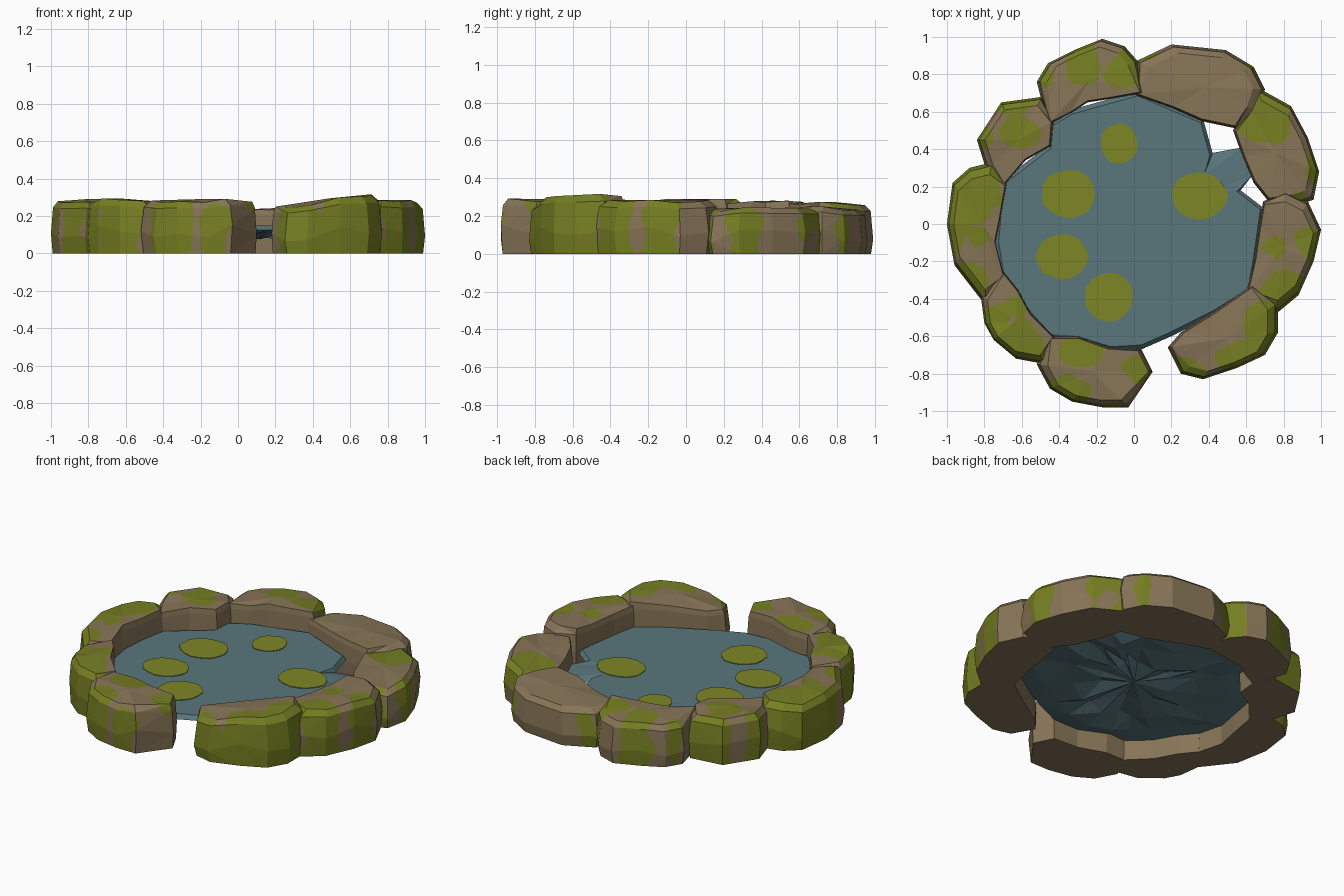
import bpy
import bmesh
import math
import random
from mathutils import Vector, noise

random.seed(4)
default_cube = bpy.data.objects.get("Cube")
if default_cube:
    bpy.data.objects.remove(default_cube)


def make_material(name, red, green, blue):
    material = bpy.data.materials.new(name)
    material.use_nodes = True
    colour = (red, green, blue, 1)
    material.diffuse_color = colour
    shader = material.node_tree.nodes["Principled BSDF"]
    shader.inputs["Base Color"].default_value = colour
    shader.inputs["Roughness"].default_value = 0.9
    return material


STONE = make_material("brown stone", .24, .175, .095)
MOSS = make_material("green moss", .18, .21, .016)
WATER = make_material("pond water", .1, .18, .2)
LILY = make_material("olive lily pad", .21, .24, .018)


def finish(bm, name, materials):
    mesh = bpy.data.meshes.new(name)
    bm.to_mesh(mesh)
    bm.free()
    for material in materials:
        mesh.materials.append(material)
    part = bpy.data.objects.new(name, mesh)
    bpy.context.collection.objects.link(part)
    return part


def bridge(bm, lower, upper):
    count = len(lower)
    for i in range(count):
        j = (i + 1) % count
        bm.faces.new((lower[i], lower[j], upper[j], upper[i]))


def fan(bm, ring, tip):
    for i, vert in enumerate(ring):
        bm.faces.new((vert, ring[(i + 1) % len(ring)], tip))


def is_mossy(face, patches, seed):
    """Moss grows in ragged patches on the tops and outer sides only."""
    spot = face.calc_center_median()
    flat = Vector((spot.x, spot.y, 0))
    if face.normal.z < -.6:
        return False
    if abs(face.normal.z) < .5 and face.normal.dot(flat.normalized()) < -.3:
        return False
    ragged = .07 * noise.noise(spot * 7 + Vector((seed, seed, seed)))
    return any((flat - Vector((x, y, 0))).length + ragged < size
               for x, y, size in patches)


# Each rock is lofted from its footprint:
# height fraction, scale of the outer side, scale of the inner side
LOFT = ((0, .95, .98), (.4, 1, 1), (.88, .94, .97), (1, .8, .93))


def rock(name, height, tilt, outline, patches):
    bm = bmesh.new()
    points = [Vector((x, y, 0)) for x, y in outline]
    centre = sum(points, Vector()) / len(points)
    lift = [random.uniform(-.012, .012) for _ in points]
    rings = []
    for level, outer, inner in LOFT:
        ring = []
        for point, bump in zip(points, lift):
            scale = outer if point.length > centre.length else inner
            spot = centre + (point - centre) * scale
            slope = tilt * (point.x - centre.x)
            spot.z = level * (height + slope + bump)
            if level == LOFT[1][0]:
                spot.z += bump * 3
            ring.append(bm.verts.new(spot))
        rings.append(ring)
    for lower, upper in zip(rings, rings[1:]):
        bridge(bm, lower, upper)
    fan(bm, rings[-1], bm.verts.new(centre + Vector((0, 0, height + .01))))
    bm.faces.new(rings[0])
    bmesh.ops.triangulate(bm, faces=bm.faces[:])
    bmesh.ops.recalc_face_normals(bm, faces=bm.faces[:])
    # Split the flat facets finely so that the moss has a ragged edge
    bmesh.ops.subdivide_edges(bm, edges=bm.edges[:], cuts=8, use_grid_fill=True)
    bm.normal_update()
    for face in bm.faces:
        face.material_index = int(is_mossy(face, patches, height * 90))
    return finish(bm, name, (STONE, MOSS))


# Ring of rocks
rock("back_rock", .265, 0,
     [(-.52, .76), (-.46, .86), (-.32, .93), (-.17, .99), (-.05, .95), (.02, .87),
      (.05, .7), (-.12, .67), (-.25, .65), (-.34, .59), (-.46, .53)],
     [(-.27, .87, .11), (-.08, .8, .08), (0, .9, .07), (-.48, .8, .05)])
rock("back_left_rock", .24, 0,
     [(.01, .87), (.2, .96), (.49, .93), (.64, .84), (.7, .72), (.66, .6),
      (.55, .51), (.36, .55), (.2, .62), (0, .69)],
     [(.05, .93, .06), (.62, .84, .04)])
rock("left_back_rock", .235, 0,
     [(.66, .73), (.84, .63), (.93, .46), (.99, .28), (.96, .13), (.87, .1),
      (.72, .12), (.64, .22), (.58, .36), (.53, .5), (.6, .66)],
     [(.68, .57, .15), (.99, .33, .09), (.88, .13, .05)])
rock("left_rock", .275, 0,
     [(.69, .12), (.81, .18), (.93, .12), (1, -.03), (.96, -.2), (.88, -.38),
      (.76, -.48), (.6, -.37), (.64, -.2), (.67, 0)],
     [(.76, -.15, .06), (.96, -.12, .09), (.8, -.37, .12)])
rock("front_left_rock", .285, .12,
     [(.64, -.32), (.77, -.42), (.77, -.58), (.7, -.7), (.55, -.77), (.37, -.83),
      (.25, -.8), (.18, -.66), (.25, -.58), (.44, -.46)],
     [(.72, -.55, .15), (.55, -.75, .14), (.38, -.85, .1), (.25, -.79, .09)])
rock("front_rock", .28, 0,
     [(.04, -.67), (.1, -.79), (-.03, -.98), (-.17, -.98), (-.33, -.95),
      (-.45, -.88), (-.52, -.75), (-.46, -.6), (-.3, -.6), (-.13, -.66)],
     [(-.28, -.68, .09), (-.35, -.89, .12), (0, -.76, .08), (-.13, -.98, .06)])
rock("front_right_rock", .285, 0,
     [(-.47, -.75), (-.63, -.72), (-.75, -.62), (-.8, -.53), (-.82, -.38),
      (-.7, -.25), (-.62, -.35), (-.55, -.48), (-.42, -.61)],
     [(-.62, -.66, .13), (-.78, -.52, .12), (-.62, -.42, .05)])
rock("right_rock", .28, 0,
     [(-.79, -.44), (-.96, -.22), (-1, 0), (-.97, .22), (-.88, .3), (-.76, .33),
      (-.68, .22), (-.71, .05), (-.74, -.1), (-.69, -.3)],
     [(-.86, .17, .17), (-.97, -.02, .12), (-.85, -.08, .07), (-.87, -.3, .09)])
rock("right_back_rock", .27, 0,
     [(-.79, .29), (-.84, .45), (-.71, .65), (-.49, .68), (-.43, .55),
      (-.44, .42), (-.58, .34), (-.7, .2)],
     [(-.61, .5, .1), (-.62, .68, .13), (-.83, .45, .07)])

# Pond water: flat top, thin sloping rim and a lumpy underside
SURFACE = .15
shore = [(.02, .71), (.37, .56), (.42, .38), (.58, .41), (.64, .27), (.57, .18),
         (.7, .08), (.66, -.2), (.63, -.36), (.44, -.48), (.2, -.6), (.04, -.67),
         (-.13, -.68), (-.32, -.62), (-.46, -.61), (-.57, -.49), (-.72, -.28),
         (-.75, -.1), (-.72, .22), (-.46, .42), (-.46, .54), (-.34, .61)]
pond = bmesh.new()


def shore_ring(scale, low, high, tongue):
    """A ring of the shore; the narrow tongue is pulled in by its own scale."""
    ring = []
    for i, (x, y) in enumerate(shore):
        size = tongue if i in (3, 4) else scale
        ring.append(pond.verts.new((x * size, y * size, random.uniform(low, high))))
    return ring


rim = shore_ring(1, .12, .135, 1)
surface = shore_ring(.965, SURFACE, SURFACE, .65)
bridge(pond, rim, surface)
fan(pond, surface, pond.verts.new((0, 0, SURFACE)))
previous = rim
for shrink in (.8, .55, .28):
    lumps = shore_ring(shrink, .075, .125, shrink)
    bridge(pond, lumps, previous)
    previous = lumps
fan(pond, previous[::-1], pond.verts.new((0, 0, .09)))
bmesh.ops.triangulate(pond, faces=pond.faces[:])
bmesh.ops.recalc_face_normals(pond, faces=pond.faces[:])
finish(pond, "pond_water", (WATER,))

# Lily pads: thin ragged plates on the water
pads = ((-.08, .43, .1, .11), (-.35, .16, .148, .13), (.35, .15, .152, .128),
        (-.385, -.175, .14, .12), (-.135, -.39, .132, .135))
for number, (x, y, wide, deep) in enumerate(pads, 1):
    bm = bmesh.new()
    edge = []
    for step in range(16):
        angle = math.tau * step / 16
        wobble = random.uniform(.95, 1.03)
        edge.append(bm.verts.new((x + wide * wobble * math.cos(angle),
                                  y + deep * wobble * math.sin(angle), SURFACE)))
    top = [bm.verts.new(vert.co + Vector((0, 0, .004))) for vert in edge]
    bridge(bm, edge, top)
    bm.faces.new(top)
    bm.faces.new(edge[::-1])
    finish(bm, f"lily_pad_{number}", (LILY,))
